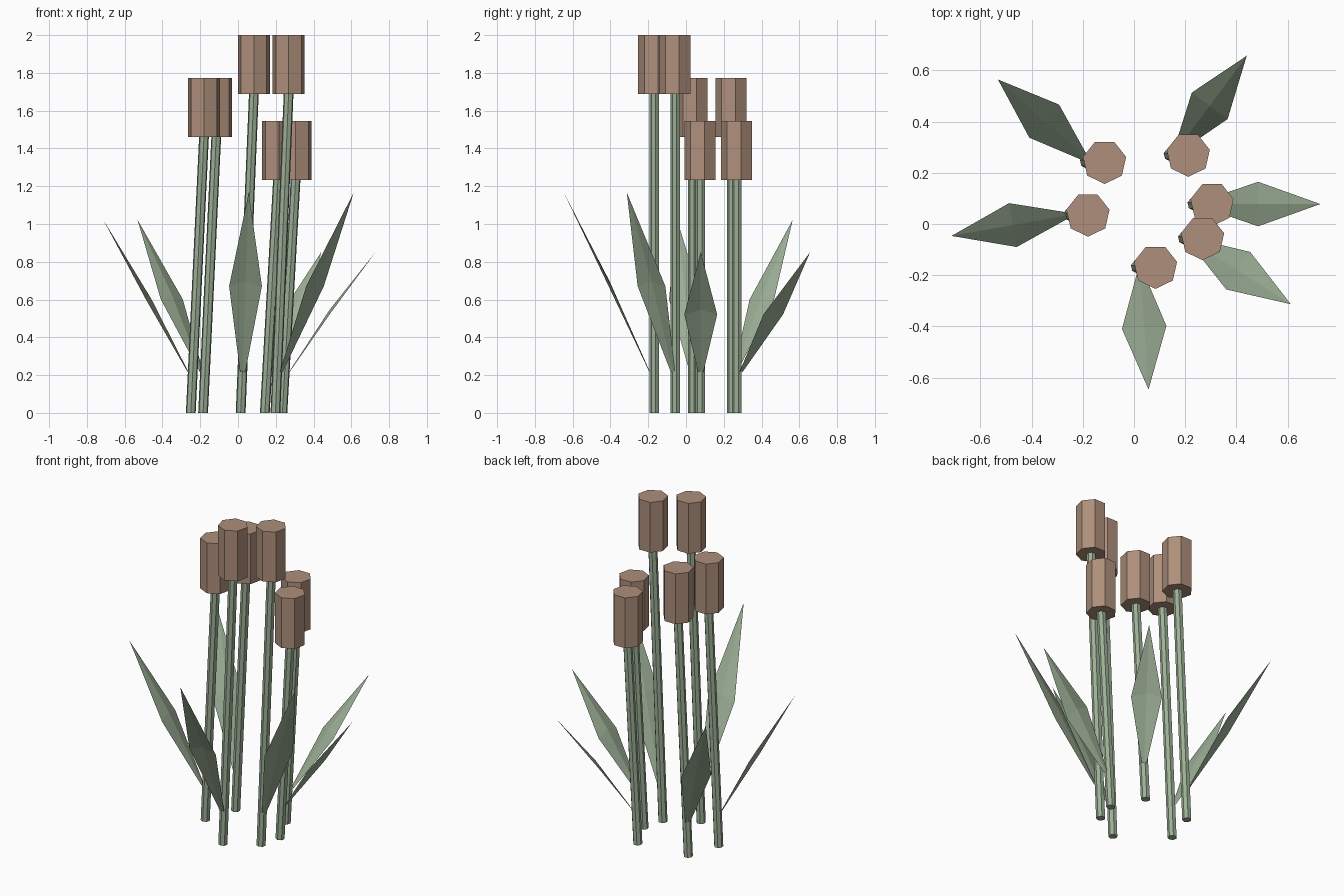
import bpy, bmesh, math
from mathutils import Vector

if "Cube" in bpy.data.objects:
    bpy.data.objects.remove(bpy.data.objects["Cube"])


def material(name, rgb):
    m = bpy.data.materials.new(name)
    m.diffuse_color = (*rgb, 1)
    m.use_nodes = True
    m.node_tree.nodes["Principled BSDF"].inputs["Base Color"].default_value = m.diffuse_color
    return m


BROWN = material("dusty_brown", (0.42, 0.275, 0.20))
GREEN = material("sage_green", (0.335, 0.43, 0.305))

LEAN = 0.07          # sideways lean of every stem
HEAD_H = 0.312


def make_object(name, bm, mat):
    mesh = bpy.data.meshes.new(name)
    bm.to_mesh(mesh)
    bm.free()
    mesh.materials.append(mat)
    bpy.context.collection.objects.link(bpy.data.objects.new(name, mesh))


def prism(name, bottom, top, radius, mat, sides=7):
    """Closed prism with level ends; sheared when the ends are offset."""
    bm = bmesh.new()
    rings = []
    for c in (bottom, top):
        rings.append([bm.verts.new((
            c[0] + radius * math.cos(2 * math.pi * i / sides - math.pi / 2),
            c[1] + radius * math.sin(2 * math.pi * i / sides - math.pi / 2),
            c[2])) for i in range(sides)])
    low, high = rings
    bm.faces.new(low[::-1])
    bm.faces.new(high)
    for i in range(sides):
        j = (i + 1) % sides
        bm.faces.new((low[i], low[j], high[j], high[i]))
    make_object(name, bm, mat)


def leaf(name, root, angle, rise):
    """Folded pointed blade that leans outward from the stem."""
    a = math.radians(angle)
    out = Vector((math.cos(a), math.sin(a), 0))
    side = Vector((-out.y, out.x, 0))
    up = Vector((0, 0, 1))
    length, half = 0.455, 0.087
    mid = root + out * length * 0.465 + up * rise * 0.475
    bm = bmesh.new()
    centre = [bm.verts.new(p) for p in
              (root, mid + up * 0.025, root + out * length + up * rise)]
    for s in (1, -1):
        base = bm.verts.new(root + side * s * 0.014 - up * 0.005)
        wide = bm.verts.new(mid + side * s * half)
        faces = [(centre[0], centre[1], wide, base), (centre[1], centre[2], wide)]
        for f in faces:
            bm.faces.new(f if s > 0 else f[::-1])
    bmesh.ops.recalc_face_normals(bm, faces=bm.faces)
    bm.normal_update()
    if sum(f.normal.z for f in bm.faces) < 0:
        bmesh.ops.reverse_faces(bm, faces=bm.faces)
    make_object(name, bm, GREEN)


# head centre x, y, head top height, leaf direction, leaf rise
PLANTS = [
    (-0.115, 0.243, 1.772, 138, 0.80),
    (-0.180, 0.037, 1.772, 190, 0.80),
    (0.084, -0.167, 2.000, 274, 0.945),
    (0.268, -0.055, 2.000, -32.5, 0.945),
    (0.305, 0.078, 1.546, 0, 0.63),
    (0.212, 0.271, 1.546, 53.5, 0.63),
]

for n, (x, y, top, angle, rise) in enumerate(PLANTS, 1):
    under = top - HEAD_H
    prism(f"stem_{n}", (x - LEAN, y, 0), (x, y, under + 0.005), 0.0265, GREEN)
    prism(f"seed_head_{n}", (x, y, under), (x, y, top), 0.0865, BROWN)
    # leaf starts on the outer face of the stem
    z = 0.222
    a = math.radians(angle)
    root = Vector((x - LEAN + LEAN * z / under + 0.026 * math.cos(a),
                   y + 0.026 * math.sin(a), z))
    leaf(f"leaf_{n}", root, angle, rise)
